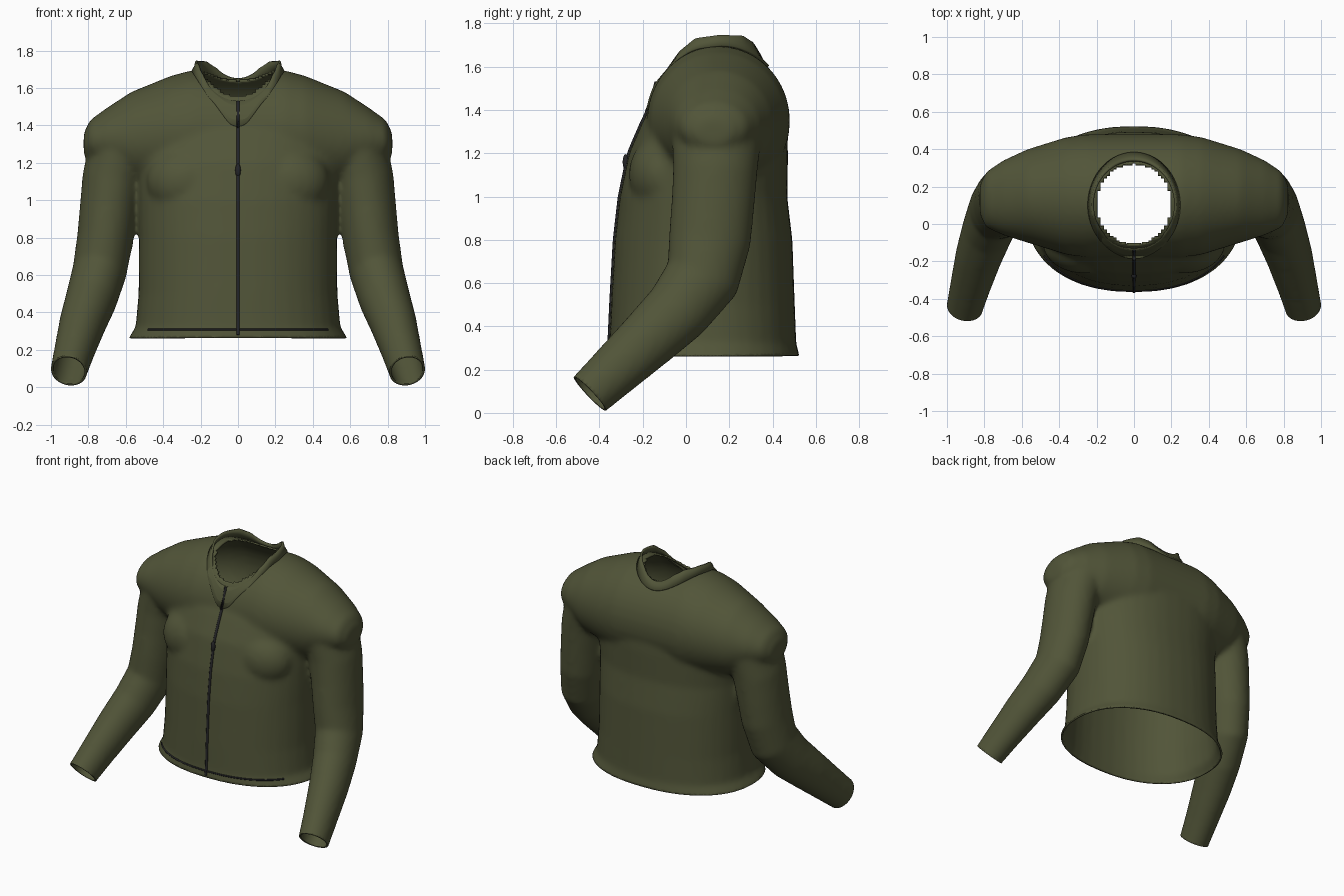
import bpy, bmesh, math
from mathutils import Vector
from mathutils.bvhtree import BVHTree

if "Cube" in bpy.data.objects:
    bpy.data.objects.remove(bpy.data.objects["Cube"], do_unlink=True)


def material(name, color):
    m = bpy.data.materials.new(name)
    m.use_nodes = True
    m.diffuse_color = (*color, 1)
    m.node_tree.nodes["Principled BSDF"].inputs["Base Color"].default_value = (*color, 1)
    return m


OLIVE = material("olive cloth", (0.083, 0.09, 0.04))
DARK = material("dark zip", (0.018, 0.018, 0.02))


def add_object(name, data, mat):
    ob = bpy.data.objects.new(name, data)
    bpy.context.scene.collection.objects.link(ob)
    data.materials.clear()
    data.materials.append(mat)
    return ob


def ring(center, u, v, n=2.0, count=40):
    # Superellipse section spanned by the half axes u and v
    def power(a):
        return math.copysign(abs(a) ** (2 / n), a)
    angles = [2 * math.pi * i / count for i in range(count)]
    return [center + u * power(math.cos(a)) + v * power(math.sin(a)) for a in angles]


def loft(bm, rings, caps=True):
    rows = [[bm.verts.new(p) for p in r] for r in rings]
    k = len(rows[0])
    for a, b in zip(rows, rows[1:]):
        for i in range(k):
            bm.faces.new((a[i], a[(i + 1) % k], b[(i + 1) % k], b[i]))
    if caps:
        bm.faces.new(rows[0])
        bm.faces.new(rows[-1])


def interpolate(table, x):
    for (x0, y0), (x1, y1) in zip(table, table[1:]):
        if x <= x1:
            return y0 + (y1 - y0) * max(0, (x - x0) / (x1 - x0))
    return table[-1][1]


X, Y, Z = Vector((1, 0, 0)), Vector((0, 1, 0)), Vector((0, 0, 1))
bm = bmesh.new()

# Torso: height, half width, front y, back y
torso = [(0.19, 0.60, -0.37, 0.53), (0.265, 0.585, -0.365, 0.525), (0.32, 0.548, -0.355, 0.51),
         (0.5, 0.532, -0.347, 0.503), (0.8, 0.53, -0.33, 0.492), (1.0, 0.535, -0.307, 0.468),
         (1.2, 0.55, -0.265, 0.472), (1.35, 0.56, -0.2, 0.465), (1.46, 0.45, -0.14, 0.42)]
loft(bm, [ring(Vector((0, (f + b) / 2, z)), X * w, Y * (b - f) / 2, 2.25)
          for z, w, f, b in torso])

# Shoulder yoke: x, y, z, half depth, half height
yoke = [(0.25, 0.15, 1.35, 0.33, 0.345), (0.36, 0.15, 1.35, 0.315, 0.315),
        (0.57, 0.15, 1.33, 0.25, 0.25), (0.7, 0.14, 1.33, 0.2, 0.165),
        (0.79, 0.13, 1.32, 0.15, 0.11), (0.825, 0.13, 1.3, 0.08, 0.06)]
sections = [(-x, *rest) for x, *rest in reversed(yoke)] + yoke
loft(bm, [ring(Vector((x, y, z)), Y * ry, Z * rz) for x, y, z, ry, rz in sections])

# Sleeves: centre, half width, half depth
sleeve = [(0.53, 0.14, 1.36, 0.19, 0.22), (0.64, 0.14, 1.25, 0.17, 0.205),
          (0.67, 0.135, 1.12, 0.162, 0.195), (0.69, 0.125, 0.97, 0.155, 0.192),
          (0.71, 0.11, 0.8, 0.15, 0.19), (0.74, 0.075, 0.62, 0.145, 0.175),
          (0.785, -0.04, 0.47, 0.137, 0.155), (0.83, -0.17, 0.345, 0.125, 0.14),
          (0.875, -0.33, 0.195, 0.108, 0.122), (0.905, -0.445, 0.088, 0.098, 0.11),
          (0.922, -0.52, 0.018, 0.096, 0.108)]
path = [Vector(s[:3]) for s in sleeve]
arm = []
for i, (p, s) in enumerate(zip(path, sleeve)):
    d = (path[min(i + 1, len(path) - 1)] - path[max(i - 1, 0)]).normalized()
    u = (X - d * X.dot(d)).normalized()
    arm.append(ring(p, u * s[3], d.cross(u) * s[4]))
for side in (1, -1):
    loft(bm, [[Vector((p.x * side, p.y, p.z)) for p in r] for r in arm])
    # Chest fullness
    chest = bmesh.ops.create_uvsphere(bm, u_segments=24, v_segments=16, radius=1)["verts"]
    for v in chest:
        v.co = Vector((0.27 * side + v.co.x * 0.22, -0.1 + v.co.y * 0.165, 1.1 + v.co.z * 0.19))
bmesh.ops.recalc_face_normals(bm, faces=bm.faces)
mesh = bpy.data.meshes.new("jacket_body")
bm.to_mesh(mesh)
bm.free()
body = add_object("jacket_body", mesh, OLIVE)

# Fuse the parts into one smooth skin
fuse = body.modifiers.new("fuse", "REMESH")
fuse.mode = "VOXEL"
fuse.voxel_size = 0.017
soft = body.modifiers.new("soften", "SMOOTH")
soft.factor = 0.5
soft.iterations = 9
bpy.context.view_layer.update()
skin = bpy.data.meshes.new_from_object(body.evaluated_get(bpy.context.evaluated_depsgraph_get()))
body.modifiers.clear()
body.data = skin
bm = bmesh.new()
bm.from_mesh(skin)


def cut(center, normal, keep_near):
    # Slice one opening, clearing everything beyond the plane
    faces = [f for f in bm.faces if keep_near(f.calc_center_median())]
    geom = set(faces)
    for f in faces:
        geom.update(f.verts)
        geom.update(f.edges)
    bmesh.ops.bisect_plane(bm, geom=list(geom), dist=1e-5, plane_co=center,
                           plane_no=normal, clear_outer=True)


# Open the hem, the cuffs and the neck
cut((0, 0, 0.265), (0, 0, -1), lambda c: abs(c.x) < 0.64 and c.z < 0.33)
for side in (1, -1):
    cut((0.905 * side, -0.445, 0.09), (0.15 * side, -0.72, -0.68),
        lambda c: c.x * side > 0.7 and c.z < 0.24)
hole = [f for f in bm.faces for c in [f.calc_center_median()]
        if c.z > 1.3 and (c.x / 0.2) ** 2 + ((c.y - 0.105) / 0.22) ** 2 < 1]
bmesh.ops.delete(bm, geom=hole, context="FACES")
bmesh.ops.recalc_face_normals(bm, faces=bm.faces)
for f in bm.faces:
    f.smooth = True
    f.material_index = 0
surface = BVHTree.FromBMesh(bm)
bm.to_mesh(skin)
bm.free()
skin.materials.clear()
skin.materials.append(OLIVE)
thick = body.modifiers.new("cloth thickness", "SOLIDIFY")
thick.thickness = 0.012
thick.offset = -1

# Stand collar: high at the sides, dipped at the front and back
rim = [(-1, 1.53), (-0.8, 1.585), (-0.55, 1.67), (-0.25, 1.73), (0.2, 1.745),
       (0.65, 1.742), (0.85, 1.71), (1, 1.65)]
low, high = [], []
for i in range(96):
    a = 2 * math.pi * i / 96
    c, s = math.cos(a), math.sin(a)
    high.append(Vector((0.222 * c, 0.105 + 0.236 * s, interpolate(rim, s))))
    x, y = 0.242 * c, 0.1 + 0.28 * s
    hit = surface.ray_cast(Vector((x, y, 3)), -Z)[0]
    low.append(Vector((x, y, min((hit.z if hit else 1.5) + 0.004, high[-1].z - 0.05))))
middle = [a.lerp(b, 0.5) + Vector((b.x - a.x, b.y - a.y, 0)) * 0.2 for a, b in zip(low, high)]
bm = bmesh.new()
loft(bm, [low, middle, high], caps=False)
bmesh.ops.recalc_face_normals(bm, faces=bm.faces)
for f in bm.faces:
    f.smooth = True
mesh = bpy.data.meshes.new("collar")
bm.to_mesh(mesh)
bm.free()
collar = add_object("collar", mesh, OLIVE)
thick = collar.modifiers.new("cloth thickness", "SOLIDIFY")
thick.thickness = 0.014
thick.offset = 0


def front_point(x, z):
    hit = surface.ray_cast(Vector((x, -2, z)), Y)[0]
    return Vector((x, hit.y, z))


def trim(name, points, radius):
    curve = bpy.data.curves.new(name, "CURVE")
    curve.dimensions = "3D"
    curve.bevel_depth = radius
    curve.bevel_resolution = 2
    curve.use_fill_caps = True
    line = curve.splines.new("POLY")
    line.points.add(len(points) - 1)
    for q, p in zip(line.points, points):
        q.co = (*p, 1)
    return add_object(name, curve, DARK)


# Zip, hem seam and zip pull
zip_points = [front_point(0, 0.28 + 0.03 * i) for i in range(39)]
zip_points += [low[72] + Vector((0, -0.008, 0)), middle[72] + Vector((0, -0.008, 0)),
               high[72] + Vector((0, -0.006, 0))]
trim("front_zip", zip_points, 0.009)
trim("hem_seam", [front_point(-0.48 + 0.02 * i, 0.308) for i in range(49)], 0.006)
bm = bmesh.new()
bmesh.ops.create_uvsphere(bm, u_segments=16, v_segments=10, radius=1)
pull_at = front_point(0, 1.16)
for v in bm.verts:
    v.co = pull_at + Vector((v.co.x * 0.015, v.co.y * 0.014 - 0.006, v.co.z * 0.036))
for f in bm.faces:
    f.smooth = True
mesh = bpy.data.meshes.new("zip_pull")
bm.to_mesh(mesh)
bm.free()
add_object("zip_pull", mesh, DARK)
